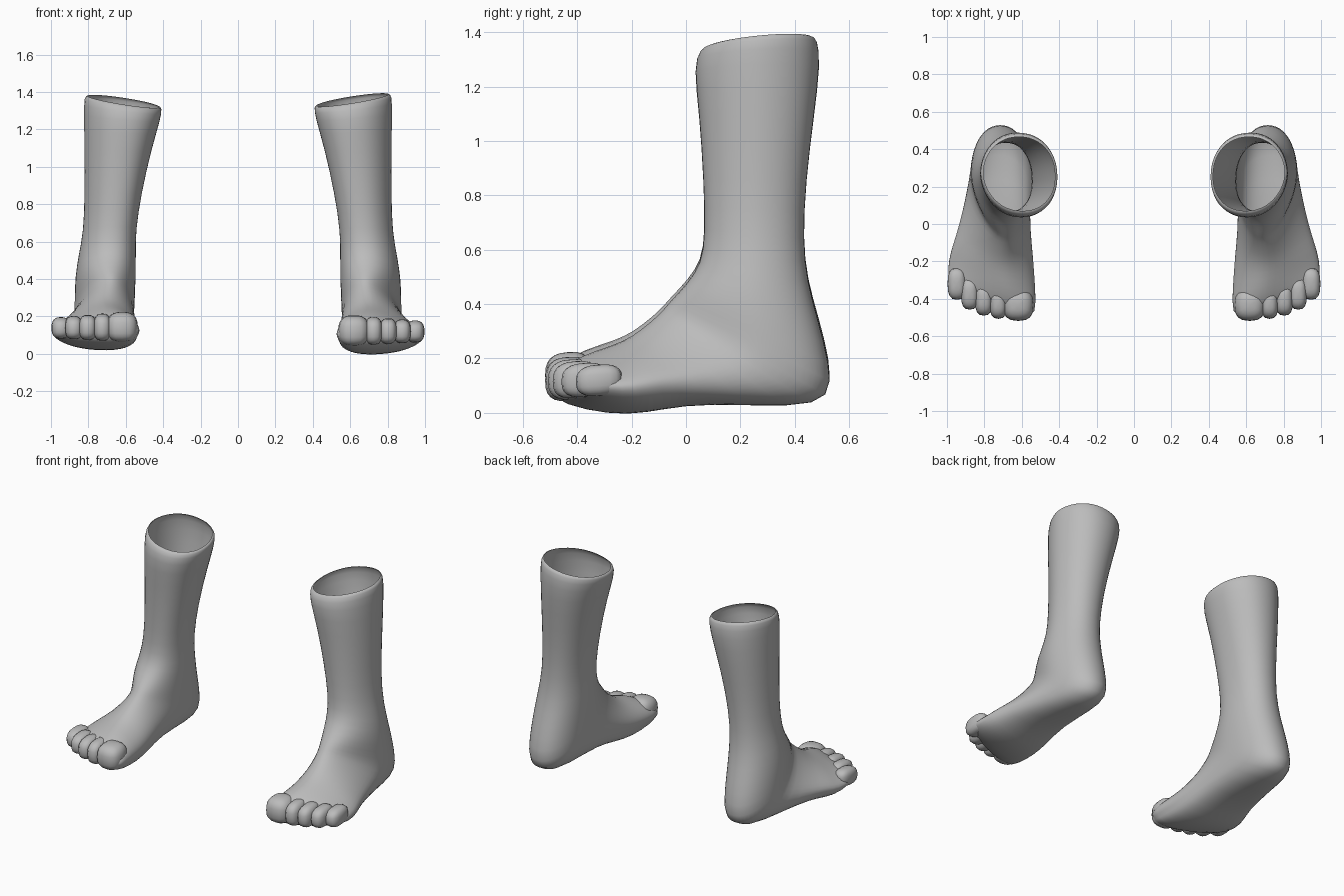
import bpy, bmesh, math
from mathutils import Matrix

if "Cube" in bpy.data.objects:
    bpy.data.objects.remove(bpy.data.objects["Cube"])

skin = bpy.data.materials.new("grey_skin")
skin.diffuse_color = (0.5, 0.5, 0.5, 1)
skin.use_nodes = True
skin.node_tree.nodes["Principled BSDF"].inputs["Base Color"].default_value = skin.diffuse_color

SIDES = 24
# Cross-sections from the open rim down the leg, round the heel and out to the toes:
# front/top (y, z), back/bottom (y, z), inner x, outer x
RINGS = [
    (0.05, 1.335, 0.485, 1.375, 0.405, 0.825),
    (0.025, 1.275, 0.497, 1.29, 0.412, 0.826),
    (0.047, 1.10, 0.474, 1.10, 0.462, 0.824),
    (0.063, 0.85, 0.442, 0.85, 0.518, 0.822),
    (0.068, 0.66, 0.432, 0.63, 0.548, 0.828),
    (0.055, 0.55, 0.448, 0.48, 0.546, 0.855),
    (0.00, 0.475, 0.492, 0.33, 0.547, 0.872),
    (-0.05, 0.425, 0.53, 0.18, 0.552, 0.876),
    (-0.08, 0.395, 0.54, 0.05, 0.556, 0.876),
    (-0.10, 0.37, 0.40, 0.018, 0.56, 0.885),
    (-0.17, 0.31, 0.08, 0.035, 0.56, 0.935),
    (-0.23, 0.27, -0.08, 0.015, 0.548, 0.97),
    (-0.30, 0.245, -0.20, -0.008, 0.543, 0.995),
    (-0.37, 0.22, -0.34, 0.01, 0.54, 1.0),
    (-0.455, 0.175, -0.435, 0.05, 0.55, 0.985),
]

# name, centre x, tip y, width
TOES = [
    ("big_toe", 0.619, -0.518, 0.165),
    ("second_toe", 0.725, -0.507, 0.095),
    ("third_toe", 0.803, -0.49, 0.095),
    ("fourth_toe", 0.878, -0.458, 0.095),
    ("little_toe", 0.947, -0.405, 0.100),
]


def ring_points(fy, fz, by, bz, x0, x1):
    mid, hw = (x0 + x1) / 2, (x1 - x0) / 2
    # Towards the toes the section gets a low, flat sole, an inner ridge and a slanted end
    forward = min(1, max(0, -fy / 0.36))
    bias = 1 - 0.35 * min(1, forward * 2)
    ridge = -0.02 - 0.07 * forward
    skew = 0.075 * min(1, max(0, (-fy - 0.17) / 0.22))
    roll = 0.22 * max(0, fz - 1.2) + 0.018 * (fy < -0.2)
    pts = []
    for i in range(SIDES):
        t = math.tau * i / SIDES
        v = ((1 - math.cos(t)) / 2) ** bias
        s = math.sin(t)
        u = math.copysign(abs(s) ** 0.92, s)
        x = mid + hw * u + ridge * max(0, math.cos(t))
        pts.append((x, fy + (by - fy) * v + skew * u, fz + (bz - fz) * v + roll * u))
    return pts


def finish(bm, name, side, levels):
    # Left parts mirror the right ones and stand slightly higher
    if side < 0:
        m = Matrix.Translation((0, 0, 0.022)) @ Matrix.Diagonal((-1, 1, 0.978, 1))
        bmesh.ops.transform(bm, matrix=m, verts=bm.verts)
        bmesh.ops.reverse_faces(bm, faces=bm.faces)
    for f in bm.faces:
        f.smooth = True
    me = bpy.data.meshes.new(name)
    bm.to_mesh(me)
    bm.free()
    me.materials.append(skin)
    ob = bpy.data.objects.new(name, me)
    bpy.context.collection.objects.link(ob)
    if levels:
        mod = ob.modifiers.new("smooth", 'SUBSURF')
        mod.levels = mod.render_levels = levels


def leg_and_foot(name, side):
    bm = bmesh.new()
    sections = [ring_points(*r) for r in RINGS]
    # Thin lip turned in at the open rim
    cx, cy = 0.615, 0.27
    lip = [(cx + (x - cx) * 0.92, cy + (y - cy) * 0.92, z + 0.003) for x, y, z in sections[0]]
    loops = [[bm.verts.new(p) for p in s] for s in [lip] + sections]
    for a, b in zip(loops, loops[1:]):
        for i in range(SIDES):
            j = (i + 1) % SIDES
            bm.faces.new((a[i], a[j], b[j], b[i]))
    # Close the front behind the toes; the top of the leg stays open
    last = loops[-1]
    centre = bm.verts.new((0.76, -0.45, 0.11))
    for i in range(SIDES):
        bm.faces.new((last[i], last[(i + 1) % SIDES], centre))
    # Orient the open shell outwards
    bm.normal_update()
    heel = max(bm.faces, key=lambda f: f.calc_center_median().y)
    if heel.normal.y < 0:
        bmesh.ops.reverse_faces(bm, faces=bm.faces)
    finish(bm, name, side, 1)


def toe(name, side, x, tip, width):
    bm = bmesh.new()
    bmesh.ops.create_uvsphere(bm, u_segments=16, v_segments=12, radius=1)
    # Outer toes are a little lower
    top = 0.21 - 0.09 * (x - 0.612)
    base = 0.04 + 0.06 * (x - 0.612)
    for v in bm.verts:
        # Blunt, boxy tip with the rear buried in the foot
        p = [math.copysign(abs(c) ** 0.75, c) for c in v.co]
        back = (p[1] + 1) / 2
        v.co = (x + p[0] * width / 2,
                tip + 0.085 * (1 + p[1]),
                (base + top) / 2 - 0.006 + 0.012 * back + p[2] * (top - base) * 0.48)
    finish(bm, name, side, 0)


for side, label in ((1, "right"), (-1, "left")):
    leg_and_foot(label + "_leg_and_foot", side)
    for t in TOES:
        toe(label + "_" + t[0], side, *t[1:])
